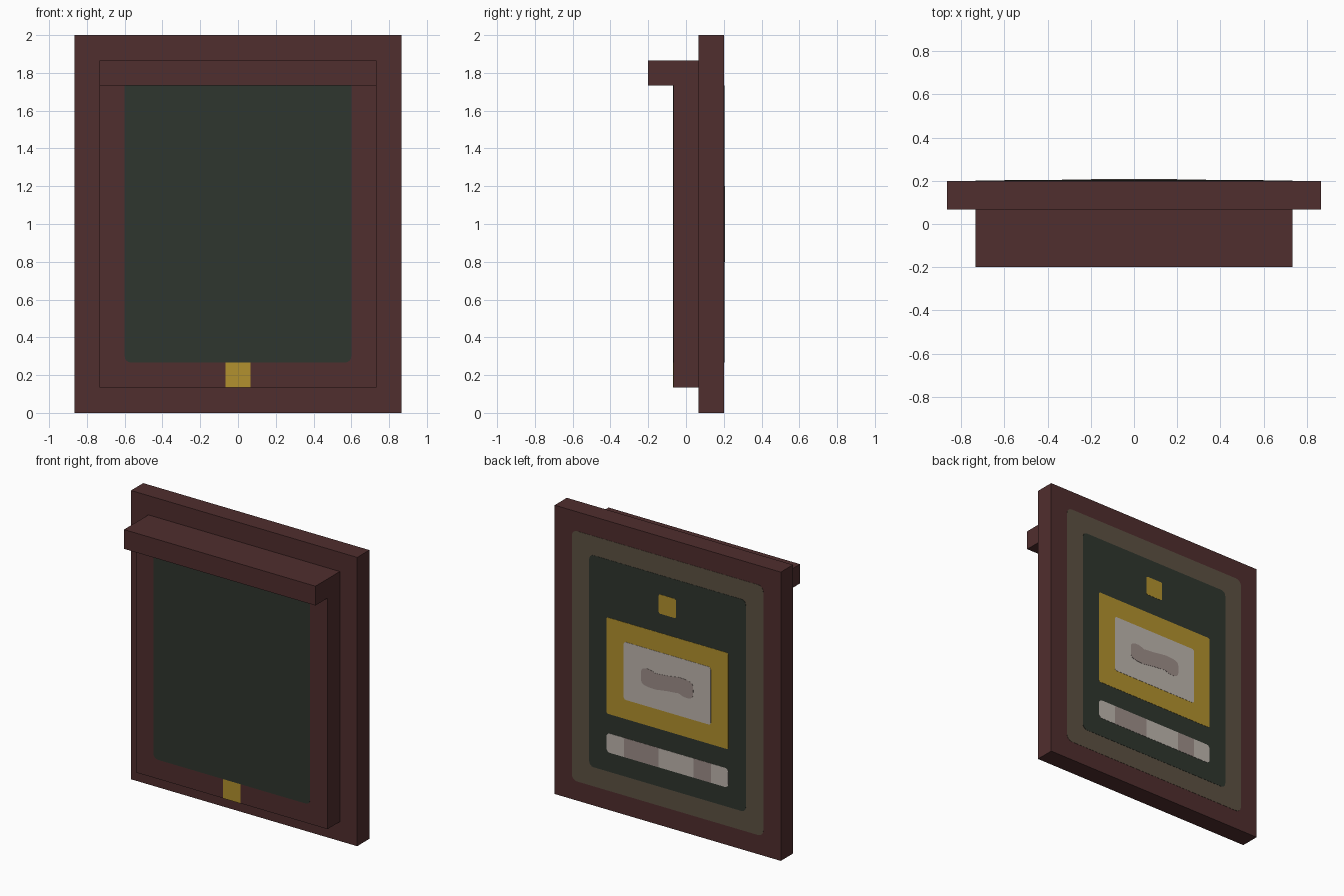
import bpy
import bmesh
import math

cube = bpy.data.objects.get("Cube")
if cube:
    bpy.data.objects.remove(cube, do_unlink=True)

U = 1 / 15        # design grid step
SKIN = 0.0015     # thickness of one painted layer
CX, CZ = 13, 15   # half width and half height in grid steps


def material(name, rgb):
    lin = [((c / 255 + 0.055) / 1.055) ** 2.4 for c in rgb]
    mat = bpy.data.materials.new(name)
    mat.use_nodes = True
    mat.diffuse_color = (*lin, 1)
    mat.node_tree.nodes["Principled BSDF"].inputs["Base Color"].default_value = (*lin, 1)
    return mat


WOOD = material("dark red wood", (80, 46, 46))
GREEN = material("dark green", (47, 54, 46))
GOLD = material("gold", (178, 145, 46))
OLIVE = material("olive brown", (92, 81, 66))
PALE = material("pale grey", (190, 182, 174))
GREY = material("warm grey", (157, 142, 137))


def prism(name, loop, step, mat):
    """Extrude a closed loop of points by the vector step."""
    bm = bmesh.new()
    face = bm.faces.new([bm.verts.new(p) for p in loop])
    out = bmesh.ops.extrude_face_region(bm, geom=[face])
    moved = [g for g in out["geom"] if isinstance(g, bmesh.types.BMVert)]
    bmesh.ops.translate(bm, verts=moved, vec=step)
    bmesh.ops.recalc_face_normals(bm, faces=bm.faces)
    mesh = bpy.data.meshes.new(name)
    bm.to_mesh(mesh)
    bm.free()
    mesh.materials.append(mat)
    obj = bpy.data.objects.new(name, mesh)
    bpy.context.collection.objects.link(obj)
    return obj


def outline(x0, x1, z0, z1, radii):
    """Rectangle in grid steps; radii run top right, top left, bottom left, bottom right."""
    pts = []
    corners = [(x1, z1, -1, -1), (x0, z1, 1, -1), (x0, z0, 1, 1), (x1, z0, -1, 1)]
    for i, ((x, z, sx, sz), r) in enumerate(zip(corners, radii)):
        if r == 0:
            pts.append((x, z))
            continue
        for k in range(5):
            a = math.radians(90 * i + 22.5 * k)
            pts.append((x + sx * r + r * math.cos(a), z + sz * r + r * math.sin(a)))
    return pts


def plate(name, pts, y, depth, mat):
    return prism(name, [(x * U, y, z * U) for x, z in pts], (0, depth, 0), mat)


def back_plate(name, x0, x1, z0, z1, layer, radii, mat):
    if not isinstance(radii, tuple):
        radii = (radii,) * 4
    return plate(name, outline(x0, x1, z0, z1, radii), 3 * U, SKIN * layer, mat)


# Backing board
plate("backing_board", outline(-CX, CX, 0, 2 * CZ, (0,) * 4), U, 2 * U, WOOD)

# Front body with its overhanging ledge, one side profile in (y, z)
profile = [(1, 2), (-1, 2), (-1, 26), (-3, 26), (-3, 28), (1, 28)]
prism("front_body_and_ledge", [(-11 * U, y * U, z * U) for y, z in profile],
      (22 * U, 0, 0), WOOD)

# Front panel and tab
plate("front_panel", outline(-9, 9, 4, 26, (0, 0, .5, .5)), -U, -SKIN, GREEN)
plate("front_tab", outline(-1, 1, 2, 4, (0,) * 4), -U, -SKIN, GOLD)

# Back: nested painted panels
back_plate("back_border", -11, 11, 2, 28, 1, .6, OLIVE)
back_plate("back_field", -9, 9, 4, 26, 2, .5, GREEN)
back_plate("back_small_square", -1, 1, 22, 24, 3, .2, GOLD)
back_plate("back_gold_mount", -7, 7, 10, 20, 3, .2, GOLD)
back_plate("back_pale_window", -5, 5, 12, 18, 4, .25, PALE)

# Back: wavy mark, a rounded bar with a dip above and one below
mark = []
for k in range(48):
    a = math.tau * k / 48
    c, s = math.cos(a), math.sin(a)
    x = 3 * math.copysign(abs(c) ** .4, c)
    side = 1 if s >= 0 else -1
    dip = 1 - .45 * math.exp(-(x * side - .8) ** 2 / .8)
    mark.append((x, CZ + side * abs(s) ** .4 * dip))
plate("back_wavy_mark", mark, 3 * U, SKIN * 5, GREY)

# Back: segmented strip, running from the model's left to its right
x = 7
for i, width in enumerate((2, 4, 4, 2, 2)):
    radii = (.4 * (i == 0), .4 * (i == 4), .4 * (i == 4), .4 * (i == 0))
    back_plate(f"back_strip_segment_{i + 1}", x - width, x, 6, 8, 3, radii,
               GREY if i % 2 else PALE)
    x -= width
